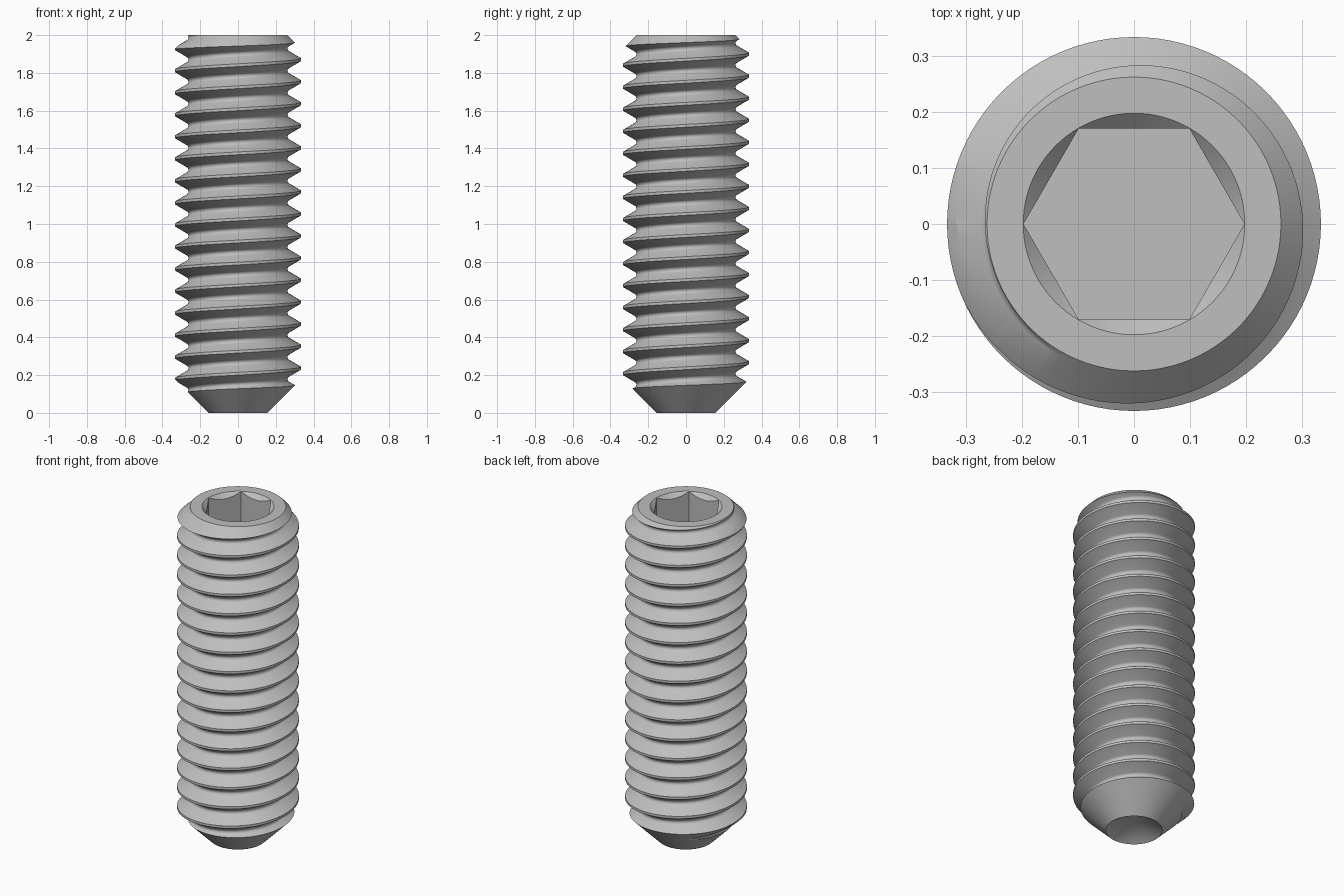
import bpy, bmesh, math
from math import sin, cos, pi, radians

if "Cube" in bpy.data.objects:
    bpy.data.objects.remove(bpy.data.objects["Cube"], do_unlink=True)

SEG = 96                      # facets round the axis
PITCH = 0.7 / 6
CREST_R, ROOT_R = 1 / 3, 0.2625
FILLET = 0.0168               # root rounding
CREST_Z = 1.87                # crest height on the +x side


def make_object(name, bm):
    bmesh.ops.recalc_face_normals(bm, faces=bm.faces)
    mesh = bpy.data.meshes.new(name)
    bm.to_mesh(mesh)
    bm.free()
    obj = bpy.data.objects.new(name, mesh)
    bpy.context.collection.objects.link(obj)
    return obj


def lathe(name, profile):
    """Solid of revolution from (radius, height) points that start and end on the axis."""
    bm = bmesh.new()
    rings = []
    for r, z in profile:
        if r == 0:
            rings.append([bm.verts.new((0, 0, z))] * SEG)
        else:
            rings.append([bm.verts.new((r * cos(2 * pi * i / SEG), r * sin(2 * pi * i / SEG), z))
                          for i in range(SEG)])
    for a, b in zip(rings, rings[1:]):
        for i in range(SEG):
            k = (i + 1) % SEG
            bm.faces.new(list(dict.fromkeys((a[i], a[k], b[k], b[i]))))
    return make_object(name, bm)


def threaded_rod(name, turns):
    """Right-handed helical thread as a closed solid, longer than the finished screw."""
    flat = PITCH / 16
    profile = [(-flat, CREST_R), (flat, CREST_R)]
    for deg in range(-60, 61, 20):
        a = radians(deg)
        profile.append((PITCH / 2 + FILLET * sin(a), ROOT_R + FILLET * (1 - cos(a))))
    m = len(profile)
    start = CREST_Z - 18 * PITCH
    bm = bmesh.new()
    cols = []
    for i in range(SEG):
        t = i / SEG
        cols.append([bm.verts.new((r * cos(2 * pi * t), r * sin(2 * pi * t),
                                   start + (turn + t) * PITCH + dz))
                     for turn in range(turns) for dz, r in profile])
    for i in range(SEG):
        a = cols[i]
        b = cols[i + 1] if i + 1 < SEG else cols[0][m:]
        for j in range(min(len(a), len(b)) - 1):
            bm.faces.new((a[j], b[j], b[j + 1], a[j + 1]))
    # Close both ends with a fan to the axis
    low = bm.verts.new((0, 0, start))
    high = bm.verts.new((0, 0, start + turns * PITCH))
    for e in [e for e in bm.edges if e.is_boundary]:
        centre = low if e.verts[0].co.z < 1 else high
        bm.faces.new((e.verts[0], e.verts[1], centre))
    return make_object(name, bm)


def cut(obj, tool, operation):
    tool.hide_render = True
    mod = obj.modifiers.new(operation.title(), "BOOLEAN")
    mod.operation = operation
    mod.solver = "EXACT"
    mod.object = tool
    bpy.context.view_layer.objects.active = obj
    bpy.ops.object.modifier_apply(modifier=mod.name)
    bpy.data.objects.remove(tool, do_unlink=True)


# Threaded body trimmed to the chamfered blank with a cupped point
screw = threaded_rod("set_screw", 21)
blank = lathe("blank", [(0, 0.09), (0.155, 0), (0.4, 0.245), (0.4, 1.862), (0.262, 2), (0, 2)])
cut(screw, blank, "INTERSECT")

# Hexagonal socket with a countersunk mouth
SOCKET_R, DEPTH = 0.197, 0.42
bm = bmesh.new()
bottom = [bm.verts.new((SOCKET_R * cos(k * pi / 3), SOCKET_R * sin(k * pi / 3), 2 - DEPTH))
          for k in range(6)]
floor = bm.faces.new(bottom)
wall = bmesh.ops.extrude_face_region(bm, geom=[floor])
top = [v for v in wall["geom"] if isinstance(v, bmesh.types.BMVert)]
bmesh.ops.translate(bm, verts=top, vec=(0, 0, DEPTH + 0.1))
cut(screw, make_object("hex_cutter", bm), "DIFFERENCE")
mouth = SOCKET_R + 0.0005
cut(screw, lathe("mouth_cutter", [(0, 2 - mouth), (mouth + 0.05, 2.05), (0, 2.05)]), "DIFFERENCE")

# Plain grey metal
steel = bpy.data.materials.new("grey_steel")
steel.use_nodes = True
colour = (0.52, 0.52, 0.52, 1)
steel.diffuse_color = colour
steel.node_tree.nodes["Principled BSDF"].inputs["Base Color"].default_value = colour
screw.data.materials.clear()
screw.data.materials.append(steel)
for p in screw.data.polygons:
    p.material_index = 0

# Smooth flanks, crisp crests and rims
bpy.ops.object.select_all(action="DESELECT")
screw.select_set(True)
bpy.context.view_layer.objects.active = screw
bpy.ops.object.shade_smooth_by_angle(angle=radians(30))
